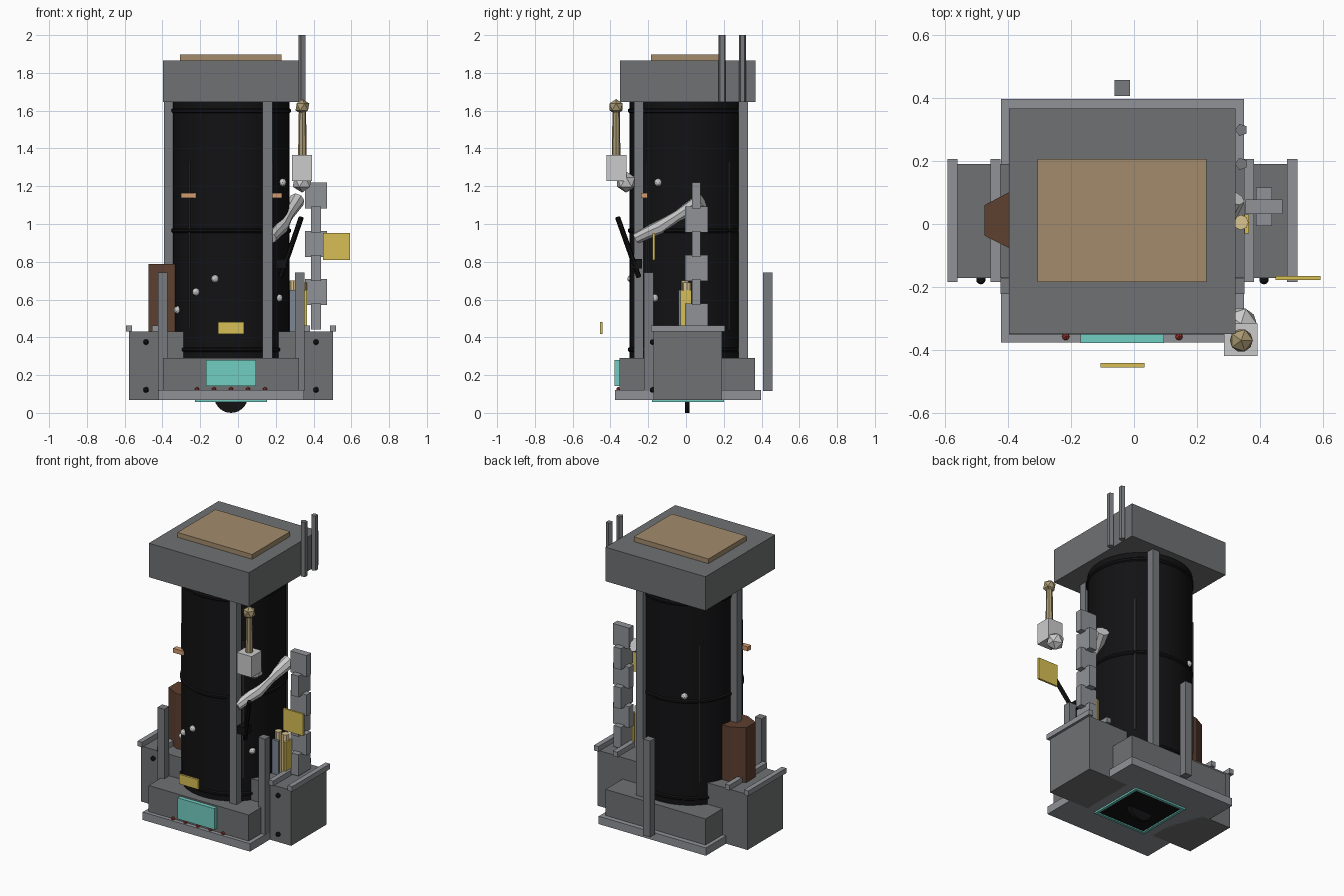
import bpy, bmesh, math
from mathutils import Vector

if "Cube" in bpy.data.objects:
    bpy.data.objects.remove(bpy.data.objects["Cube"])

CX, CY = -0.037, 0.01   # centre of the main column


def mat(name, r, g, b):
    m = bpy.data.materials.new(name)
    m.diffuse_color = (r, g, b, 1)
    m.use_nodes = True
    m.node_tree.nodes["Principled BSDF"].inputs["Base Color"].default_value = m.diffuse_color
    return m


DARK = mat("dark_grey", .16, .165, .17)
MID = mat("mid_grey", .28, .29, .31)
STEEL = mat("post_grey", .19, .195, .205)
LIGHT = mat("light_grey", .6, .6, .58)
BLACK = mat("black", .006, .006, .007)
SEAM = mat("seam_grey", .05, .05, .05)
TEAL = mat("teal", .17, .62, .54)
TAN = mat("tan", .36, .26, .15)
CREAM = mat("cream", .7, .55, .28)
BRASS = mat("brass", .4, .32, .17)
YELLOW = mat("yellow", .68, .52, .09)
BROWN = mat("brown", .11, .05, .03)
ORANGE = mat("orange", .65, .33, .16)
RED = mat("red", .4, .04, .03)
BLUE = mat("blue_grey", .2, .24, .3)


def finish(bm, name, m, smooth=False):
    me = bpy.data.meshes.new(name)
    bmesh.ops.recalc_face_normals(bm, faces=bm.faces)
    bm.to_mesh(me)
    bm.free()
    ob = bpy.data.objects.new(name, me)
    bpy.context.collection.objects.link(ob)
    me.materials.append(m)
    if smooth:
        bpy.context.view_layer.objects.active = ob
        ob.select_set(True)
        bpy.ops.object.shade_smooth_by_angle(angle=math.radians(35))
        ob.select_set(False)
    return ob


def box(name, x, y, z, m):
    """Box from (min, max) ranges."""
    bm = bmesh.new()
    bmesh.ops.create_cube(bm, size=1)
    for v in bm.verts:
        v.co = [a[0] + (c + .5) * (a[1] - a[0]) for a, c in zip((x, y, z), v.co)]
    return finish(bm, name, m)


def tube(name, pts, radii, m, n=8, smooth=False):
    """Round tube through points with a radius at each one."""
    pts = [Vector(p) for p in pts]
    d = (pts[-1] - pts[0]).normalized()
    q = d.to_track_quat('Z', 'Y')
    bm = bmesh.new()
    rings = [[bm.verts.new(p + q @ Vector((r * math.cos(k * math.tau / n), r * math.sin(k * math.tau / n), 0)))
              for k in range(n)] for p, r in zip(pts, radii)]
    for a, b in zip(rings, rings[1:]):
        for k in range(n):
            bm.faces.new((a[k], a[(k + 1) % n], b[(k + 1) % n], b[k]))
    bm.faces.new(rings[0])
    bm.faces.new(rings[-1])
    return finish(bm, name, m, smooth)


def ball(name, p, r, m, sub=1):
    bm = bmesh.new()
    bmesh.ops.create_icosphere(bm, subdivisions=sub, radius=r)
    bmesh.ops.translate(bm, verts=bm.verts, vec=p)
    return finish(bm, name, m)


# base: plate, body, front screen and indicator lights
box("base_plate", (-.422, .35), (-.377, .398), (.069, .12), MID)
box("base_body", (-.397, .323), (-.352, .366), (.12, .29), DARK)
box("front_screen", (-.17, .095), (-.378, -.345), (.143, .28), TEAL)
for k in range(5):
    ball("indicator_light", (-.217 + .09 * k, -.358, .125), .013, RED)

# underside: teal frame, dark window and thin disc
box("window_glass", (CX - .17, CX + .17), (CY - .17, CY + .17), (.064, .08), BLACK)
for s in (-1, 1):
    e = sorted((s * .172, s * .19))
    box("window_frame_x", (CX + e[0], CX + e[1]), (CY - .19, CY + .19), (.058, .072), TEAL)
    box("window_frame_y", (CX - .172, CX + .172), (CY + e[0], CY + e[1]), (.058, .072), TEAL)
tube("bottom_disc", [(CX, CY - .015, .09), (CX, CY + .009, .09)], [.09, .09], BLACK, 28, True)

# main column with rings and seams
tube("column", [(CX, CY, .2), (CX, CY, 1.68)], [.31, .31], BLACK, 40, True)
for z in (.335, .965, 1.6):
    tube("column_ring", [(CX, CY, z - .014), (CX, CY, z - .006), (CX, CY, z + .006), (CX, CY, z + .014)],
         [.308, .318, .318, .308], BLACK, 40, True)
for sx in (-1, 1):
    for sy in (-1, 1):
        tube("column_seam", [(CX + sx * .22, CY + sy * .22, z) for z in (.44, 1.33)], [.006] * 2, SEAM, 6)

# support posts around the column, and short outer posts
for x, y in ((.157, -.251), (.105, .304), (-.365, .01)):
    box("column_post", (x - .026, x + .026), (y - .025, y + .025), (.28, 1.65), STEEL)
for x, y in ((-.399, -.198), (.327, -.198), (CX, .432)):
    box("short_post", (x - .025, x + .025), (y - .025, y + .025), (.115, .742), STEEL)

# top cap, lid panel and antennas
box("top_cap", (-.397, .323), (-.35, .367), (1.645, 1.866), DARK)
box("lid_panel", (-.307, .231), (-.185, .207), (1.866, 1.897), TAN)
for y in (.191, .299):
    tube("antenna", [(.341, y, 1.645), (.341, y, 2.0)], [.02, .02], STEEL, 5)

# side crates with rails and bolts
for s in (-1, 1):
    def span(a, b):
        return tuple(sorted((CX + s * a, CX + s * b)))
    box("side_crate", span(.25, .54), (-.172, .191), (.069, .43), DARK)
    for d in (.403, .54):
        box("crate_rail", span(d - .016, d + .016), (-.184, .206), (.43, .463), MID)
    for z in (.122, .375):
        ball("crate_bolt", (CX + s * .45, -.177, z), .015, BLACK, 2)

# brown satchel on the left crate
bm = bmesh.new()
prof = [(-.475, .06), (-.475, -.037), (-.39, -.08), (-.33, -.08), (-.33, .105), (-.39, .105)]
f = bm.faces.new([bm.verts.new((x, y, .43)) for x, y in prof])
up = bmesh.ops.extrude_face_region(bm, geom=[f])
bmesh.ops.translate(bm, verts=[v for v in up["geom"] if isinstance(v, bmesh.types.BMVert)], vec=(0, 0, .357))
finish(bm, "satchel", BROWN)

# hanging chain of alternating links on the right
for k in range(6):
    wx, wy = (.059, .023) if k % 2 == 0 else (.026, .061)
    top = 1.22 - k * .128
    box("chain_link", (.413 - wx, .413 + wx), (.055 - wy, .055 + wy), (top - .138, top), MID)

# yellow tags
box("front_tag", (-.106, .033), (-.456, -.442), (.418, .481), YELLOW)
box("side_tag", (.45, .593), (-.178, -.165), (.81, .952), YELLOW)

# rolled scrolls on the right crate
tube("scroll", [(.34, .005, .43), (.34, .005, .69)], [.024] * 2, CREAM, 8)
tube("scroll", [(.295, -.005, .43), (.295, -.005, .7)], [.022] * 2, CREAM, 8)
box("yellow_folder", (.352, .366), (-.03, .03), (.43, .65), YELLOW)
box("blue_folder", (.272, .32), (-.04, -.024), (.43, .65), BLUE)

# lamp: white housing, faceted bulb, brass stem and knob
box("lamp_housing", (.286, .392), (-.42, -.316), (1.228, 1.365), LIGHT)
ball("lamp_bulb", (.34, -.317, 1.222), .056, LIGHT)
tube("lamp_stem", [(.341, -.37, 1.36), (.341, -.37, 1.61)], [.023, .019], BRASS, 8)
ball("lamp_knob", (.341, -.37, 1.62), .041, BRASS)

# pale bent limb
tube("limb", [(.175, -.262, .925), (.2, -.2, .955), (.228, -.13, .985), (.262, -.04, 1.045), (.312, .085, 1.125)],
     [.03, .033, .04, .031, .042], LIGHT, 8, True)

# black lever with grip
tube("lever", [(.335, -.362, 1.035), (.226, -.25, .72)], [.014, .014], BLACK, 6)
box("lever_grip", (.2, .258), (-.295, -.232), (.765, .815), BLACK)

# orange clips on the column
for x in (-.259, .19):
    box("column_clip", (x - .042, x + .042), (-.238, -.205), (1.137, 1.165), ORANGE)

# silver rivets on the column
for x, y, z in ((-.122, -.29, .71), (-.222, -.24, .64), (-.319, -.12, .545), (.236, -.148, 1.22),
                (.217, -.164, .608), (-.185, .28, 1.0)):
    ball("rivet", (x, y, z), .021, LIGHT, 2)
